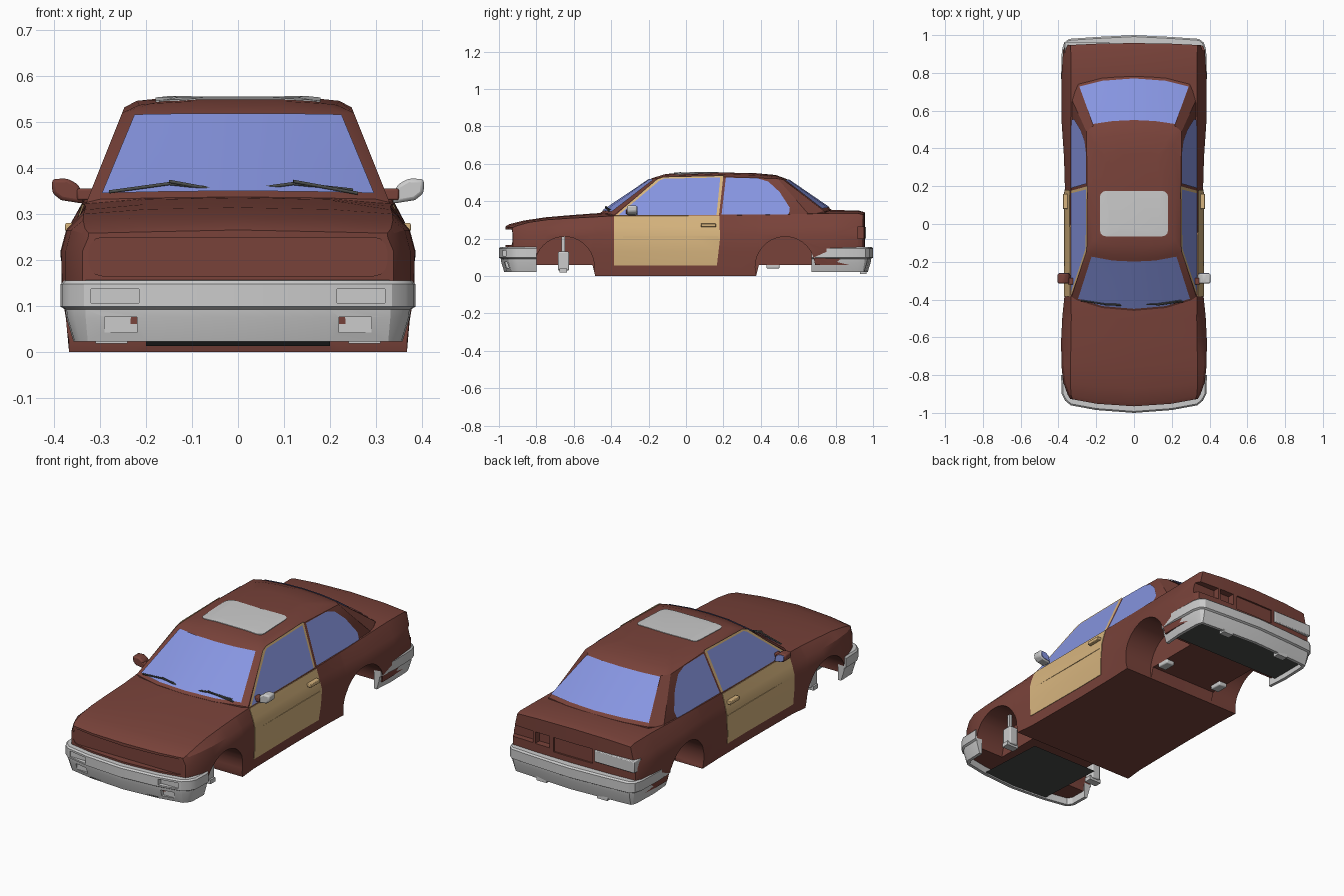
import bpy, bmesh, math
from mathutils import Vector

if "Cube" in bpy.data.objects:
    bpy.data.objects.remove(bpy.data.objects["Cube"])


def mat(name, r, g, b):
    m = bpy.data.materials.new(name)
    m.diffuse_color = (r, g, b, 1)
    m.use_nodes = True
    m.node_tree.nodes["Principled BSDF"].inputs["Base Color"].default_value = m.diffuse_color
    return m


RED = mat("red_paint", .19, .055, .042)
TAN = mat("tan_paint", .68, .46, .21)
GLASS = mat("blue_glass", .24, .3, .75)
DARK = mat("dark_trim", .07, .075, .07)


def make(name, verts, faces, material=None, bevel=0):
    bm = bmesh.new()
    vs = [bm.verts.new(v) for v in verts]
    for f in faces:
        bm.faces.new([vs[i] for i in f])
    bmesh.ops.recalc_face_normals(bm, faces=bm.faces)
    me = bpy.data.meshes.new(name)
    bm.to_mesh(me)
    bm.free()
    ob = bpy.data.objects.new(name, me)
    bpy.context.collection.objects.link(ob)
    if material:
        me.materials.append(material)
    if bevel:
        m = ob.modifiers.new("bevel", 'BEVEL')
        m.width, m.segments = bevel, 2
    return ob


def loft(name, rings, caps=None, material=None):
    """Skin closed rings; caps lists index groups used at both ends."""
    n = len(rings[0])
    faces = [(r*n+i, r*n+(i+1) % n, (r+1)*n+(i+1) % n, (r+1)*n+i)
             for r in range(len(rings)-1) for i in range(n)]
    last = (len(rings)-1)*n
    for c in caps or [range(n)]:
        faces += [tuple(c), tuple(last+i for i in c)]
    return make(name, [p for r in rings for p in r], faces, material)


def prism(name, pts, axis, lo, hi, material=None, both=False, bevel=0):
    """Extrude a 2D outline along an axis, optionally on both sides of the car."""
    place = {'x': lambda a, b, h: (h, a, b), 'y': lambda a, b, h: (a, h, b),
             'z': lambda a, b, h: (a, b, h)}[axis]
    verts, faces, n = [], [], len(pts)
    for s in ((1, -1) if both else (1,)):
        o = len(verts)
        for h in (lo, hi):
            for a, b in pts:
                x, y, z = place(a, b, h)
                verts.append((s*x, y, z))
        faces += [tuple(range(o, o+n)), tuple(range(o+n, o+2*n))]
        faces += [(o+i, o+(i+1) % n, o+n+(i+1) % n, o+n+i) for i in range(n)]
    return make(name, verts, faces, material, bevel)


def box(name, x0, x1, y0, y1, z0, z1, material=None, both=False, bevel=0):
    return prism(name, [(x0, y0), (x1, y0), (x1, y1), (x0, y1)], 'z', z0, z1, material, both, bevel)


def rounded(x0, x1, y0, y1, r):
    return [(cx+r*math.cos(math.radians(a+k)), cy+r*math.sin(math.radians(a+k)))
            for cx, cy, a in ((x1-r, y1-r, 0), (x0+r, y1-r, 90), (x0+r, y0+r, 180), (x1-r, y0+r, 270))
            for k in (0, 30, 60, 90)]


def boolean(ob, cutter, op='DIFFERENCE'):
    m = ob.modifiers.new("cut", 'BOOLEAN')
    m.operation, m.object, m.solver = op, cutter, 'EXACT'
    dg = bpy.context.evaluated_depsgraph_get()
    me = bpy.data.meshes.new_from_object(ob.evaluated_get(dg))
    ob.modifiers.clear()
    ob.data = me
    bpy.data.objects.remove(cutter)


def clone(ob, name, material=None):
    c = ob.copy()
    c.data = ob.data.copy()
    c.name = name
    c.data.materials.clear()
    if material:
        c.data.materials.append(material)
    bpy.context.collection.objects.link(c)
    return c


def mirror_ring(half):
    return half + [(-x, y, z) for x, y, z in half[-2:0:-1]]


# Lower body: y, half width, bottom z, shoulder x, shoulder z, centre z, plan bow
sections = [
    (-.965, .338, .06, .325, .258, .265, .045), (-.945, .352, .06, .333, .268, .277, .045),
    (-.87, .375, .06, .337, .286, .296, .03), (-.75, .384, .06, .336, .300, .314, 0),
    (-.62, .386, .06, .334, .309, .325, 0), (-.50, .380, .06, .332, .315, .334, 0),
    (-.485, .379, 0, .332, .316, .335, 0), (-.38, .368, 0, .335, .322, .34, 0),
    (0, .364, 0, .337, .322, .335, 0), (.25, .367, 0, .337, .324, .336, 0),
    (.375, .372, 0, .336, .326, .338, 0), (.39, .373, .06, .336, .326, .338, 0),
    (.55, .384, .06, .335, .33, .345, 0), (.78, .384, .06, .333, .335, .352, 0),
    (.92, .375, .06, .335, .335, .351, 0), (.958, .362, .06, .335, .328, .34, -.012)]
rings = []
for y, w, zb, xs, zs, zt, b in sections:
    half = [(0, zb), (.6*w, zb), (.97*w, zb), (w, .13), (w, .22),
            (w-.012, min(.265, zs-.01)), (xs, zs), (.6*xs, zt-.004), (0, zt)]
    rings.append(mirror_ring([(x, y+b*(x/.36)**2, z) for x, z in half]))
body = loft("lower_body", rings, [(0, 1, 7, 8), (1, 2, 3, 4, 5, 6, 7), (0, 8, 9, 15),
                                  (15, 9, 10, 11, 12, 13, 14)], RED)

# Doors cut out of a slightly wider copy of the body
doors = clone(body, "doors", TAN)
for v in doors.data.vertices:
    v.co.x *= 1.008
boolean(doors, prism("door_cutter", [(-.385, .055), (.165, .055), (.182, .2), (.178, .32), (-.385, .32)],
                     'x', .33, .5, both=True), 'INTERSECT')
box("door_handles", .35, .376, .08, .16, .262, .28, TAN, True, .003)
box("door_rub_strips", .36, .3705, -.38, .17, .205, .211, TAN, True)

# Wheel wells, grille recess, empty lamp pocket and plate recess
for cy in (-.65, .53):
    circle = [(cy+.16*math.cos(k*math.pi/20), .048+.162*math.sin(k*math.pi/20)) for k in range(40)]
    boolean(body, prism("well_cutter", circle, 'x', .2, .5, both=True))
boolean(body, prism("grille_cutter", rounded(-.325, .325, .165, .249, .03), 'y', -1.2, -.927))
boolean(body, box("lamp_cutter", .14, .5, .918, 1.2, .2, .262))
boolean(body, box("plate_cutter", -.115, .115, .948, 1.2, .185, .262))
box("lamp_pocket_divider", .225, .238, .91, .953, .2, .262, RED)
prism("tail_lamp", [(-.13, .2), (-.368, .2), (-.368, .262), (-.13, .262)], 'y', .905, .963, bevel=.004)


# Cabin: rings from the belt line up to the roof
def side_x(z):
    return .33-(z-.325)*.4


S = side_x
belt = [(0, -.46, .337), (.17, -.445, .335), (.3, -.405, .332), (S(.325), -.385, .325),
        (S(.325), .15, .325), (S(.325), .66, .325), (.295, .74, .345), (.17, .772, .35), (0, .785, .35)]
eave = [(0, -.185, .522), (.11, -.18, .522), (.222, -.16, .52), (S(.52), -.145, .52),
        (S(.532), .15, .532), (S(.52), .49, .52), (.215, .52, .515), (.11, .535, .517), (0, .54, .518)]
roof = [(0, -.11, .545), (.1, -.11, .545), (.19, -.1, .54), (.215, -.08, .537),
        (.22, .15, .546), (.21, .42, .537), (.185, .46, .535), (.1, .475, .538), (0, .48, .54)]
crown = [(0, -.03, .552), (.07, -.03, .552), (.13, -.02, .551), (.14, 0, .55),
         (.145, .15, .554), (.14, .32, .55), (.12, .35, .549), (.07, .37, .55), (0, .37, .55)]
sunk = [(x, y, z-.05) for x, y, z in belt]
cabin = loft("cabin", [mirror_ring(r) for r in (sunk, belt, eave, roof, crown)], None, RED)

# Sunroof taken from a raised copy of the cabin
sunroof = clone(cabin, "sunroof")
for v in sunroof.data.vertices:
    v.co.z += .003
boolean(sunroof, prism("sunroof_cutter", rounded(-.18, .18, -.065, .175, .03), 'z', .53, .6), 'INTERSECT')


# Windscreen and rear window: grids just above the cabin surface
def screen(name, ids, out, t0, t1):
    low, top = mirror_ring(belt), mirror_ring(eave)
    ts = [t0+(t1-t0)*k/4 for k in range(5)]
    verts = [Vector(low[i]).lerp(Vector(top[i]), t)+Vector(out) for t in ts for i in ids]
    n = len(ids)
    faces = [(r*n+i, r*n+i+1, r*n+n+i+1, r*n+n+i) for r in range(4) for i in range(n-1)]
    make(name, verts, faces, GLASS)


screen("windscreen", (14, 15, 0, 1, 2), (0, -.003, .004), .05, .96)
screen("rear_window", (6, 7, 8, 9, 10), (0, .003, .004), .07, .97)


# Side windows and door frames lie on the sloped cabin side
def side_panel(name, pts, off, material):
    n = len(pts)
    verts = [(s*(S(z)+off), y, z) for s in (1, -1) for y, z in pts]
    make(name, verts, [tuple(range(n)), tuple(range(n, 2*n))], material)


side_panel("door_window_frames", [(-.382, .32), (-.155, .518), (-.12, .53), (.2, .537), (.176, .32)], .002, TAN)
side_panel("door_windows", [(-.362, .325), (-.142, .51), (-.12, .52), (.183, .527), (.163, .325)], .004, GLASS)
side_panel("rear_side_windows", [(.19, .328), (.213, .526), (.38, .523), (.44, .505), (.5, .45),
                                 (.555, .365), (.55, .328)], .004, GLASS)


# Bumpers: a profile swept round a plan path
def bumper(name, half, sign, profile):
    path = half + [(-x, y) for x, y in half[-2::-1]]
    rows = []
    for i, (x, y) in enumerate(path):
        a, b = path[max(i-1, 0)], path[min(i+1, len(path)-1)]
        t = Vector((b[0]-a[0], b[1]-a[1])).normalized()
        rows.append([(x+sign*t.y*d, y-sign*t.x*d, z) for d, z in profile])
    return loft(name, rows)


section = [(.045, .156), (.008, .155), (0, .147), (0, .098), (.01, .092), (.012, .075), (.028, .022), (.045, .022)]
front = bumper("front_bumper", [(.386, -.8), (.383, -.9), (.365, -.935), (.335, -.96), (.2, -.985), (0, -1)], 1, section)
for x0, x1, z0, z1, y in ((.215, .32, .106, .137, -.957), (.22, .29, .042, .076, -.945)):
    boolean(front, box("lamp_cutter", x0, x1, -1.2, y, z0, z1, both=True))
bumper("rear_bumper", [(.378, .67), (.386, .78), (.382, .92), (.37, .96), (.345, .98), (.2, .99), (0, 1)], -1, section)

# Panels and tabs under both bumpers
make("front_undertray", [(-.2, -.965, .03), (.2, -.965, .03), (.2, -.55, .012), (-.2, -.55, .012)], [(0, 1, 2, 3)], DARK)
box("rear_undertray", -.335, .335, .72, .95, .045, .052, DARK)
box("rear_tabs", .15, .21, .93, .965, .012, .045, None, True)

# Suspension pieces in the wheel wells
box("strut_bodies", .25, .3, -.685, -.625, .03, .13, None, True, .006)
box("strut_rods", .27, .285, -.665, -.648, .12, .215, None, True)
box("strut_feet", .24, .31, -.675, -.635, .018, .04, None, True)
box("rear_hangers", .15, .2, .43, .5, .04, .072, None, True, .006)

# Door mirrors, one grey and one painted, with arms and glass
shell = [(.335, .322), (.385, .33), (.404, .345), (.405, .376), (.37, .377), (.345, .362)]
for s, name, m in ((1, "right_mirror", None), (-1, "left_mirror", RED)):
    prism(name, [(s*x, z) for x, z in shell], 'y', -.315, -.262, m, bevel=.008)
    prism(name+"_glass", [(s*(.372+(x-.372)*.75), .35+(z-.35)*.75) for x, z in shell], 'y', -.263, -.26, GLASS)
box("mirror_arms", .31, .35, -.32, -.285, .33, .355, RED, True, .004)


# Wipers: slim bars resting on the windscreen
def bar(name, pts, r):
    cu = bpy.data.curves.new(name, 'CURVE')
    cu.dimensions, cu.bevel_depth, cu.bevel_resolution = '3D', r, 1
    sp = cu.splines.new('POLY')
    sp.points.add(len(pts)-1)
    for p, c in zip(sp.points, pts):
        p.co = (*c, 1)
    ob = bpy.data.objects.new(name, cu)
    bpy.context.collection.objects.link(ob)
    cu.materials.append(DARK)


for i, x in enumerate((-.28, -.01)):
    bar(f"wiper_blade_{i}", [(x, -.425+.02*(1-i), .348), (x+.13, -.425, .366), (x+.26, -.405+.02*(1-i)*-1, .352)], .004)
    bar(f"wiper_arm_{i}", [(x+.27, -.43+.02*i, .345), (x+.13, -.428, .371)], .004)

# Smooth the curved sheet metal, keep real edges sharp
bpy.ops.object.select_all(action='DESELECT')
for ob in bpy.context.scene.objects:
    if ob.type == 'MESH':
        ob.select_set(True)
        bpy.context.view_layer.objects.active = ob
bpy.ops.object.shade_smooth_by_angle(angle=math.radians(28))
